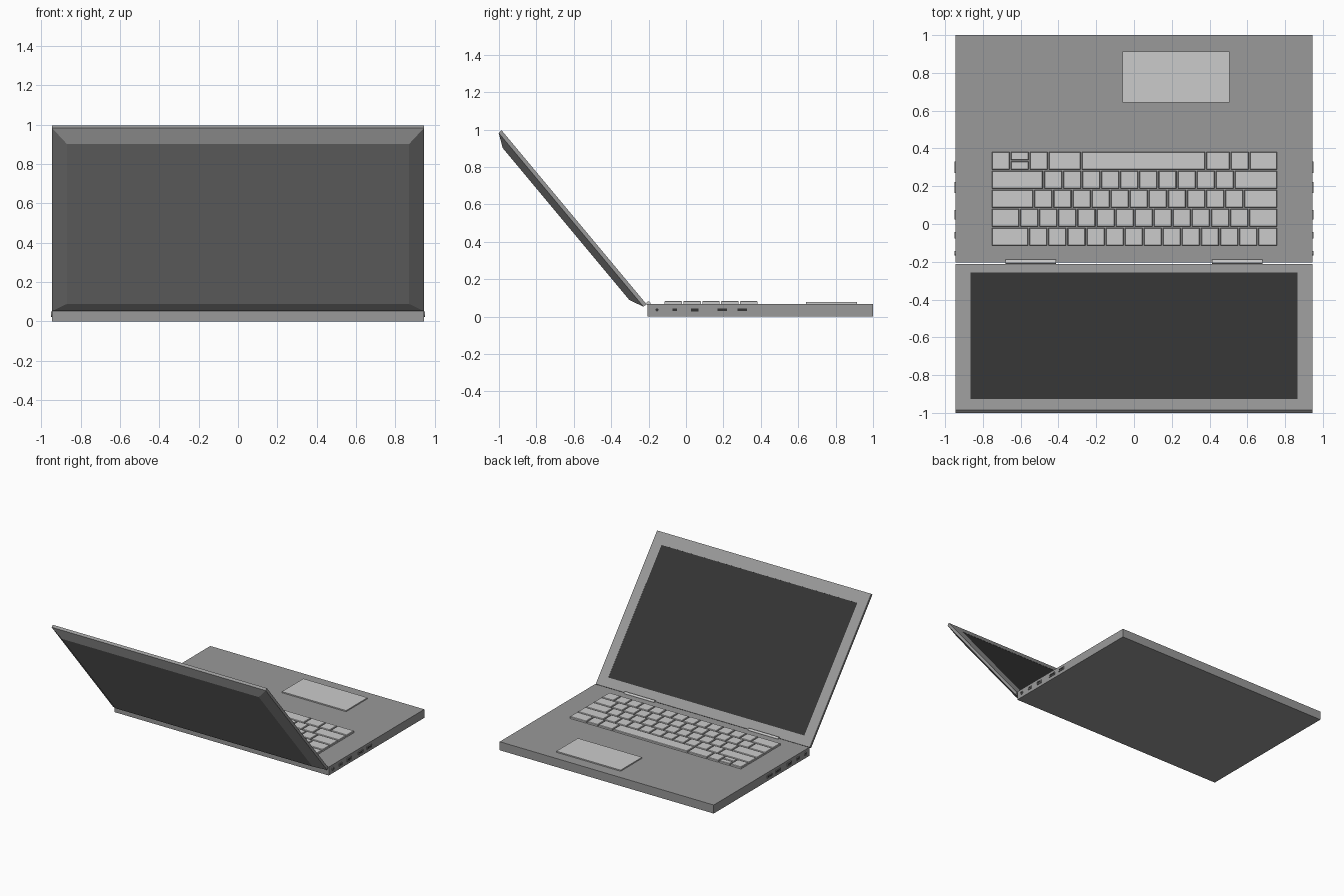
import bpy, bmesh, math
from mathutils import Matrix, Vector

if "Cube" in bpy.data.objects:
    bpy.data.objects.remove(bpy.data.objects["Cube"])


def material(name, v):
    m = bpy.data.materials.new(name)
    m.diffuse_color = (v, v, v, 1)
    m.use_nodes = True
    m.node_tree.nodes["Principled BSDF"].inputs["Base Color"].default_value = m.diffuse_color
    return m


BODY = material("body_grey", 0.32)
DARK = material("dark_grey", 0.034)


def finish(bm, name, mat=None, matrix=None):
    bmesh.ops.recalc_face_normals(bm, faces=bm.faces)
    me = bpy.data.meshes.new(name)
    bm.to_mesh(me)
    bm.free()
    ob = bpy.data.objects.new(name, me)
    if matrix:
        ob.matrix_world = matrix
    if mat:
        me.materials.append(mat)
    bpy.context.collection.objects.link(ob)
    return ob


def add_loft(bm, rings, cap_start=True, cap_end=True):
    loops = [[bm.verts.new(p) for p in r] for r in rings]
    n = len(loops[0])
    for a, b in zip(loops, loops[1:]):
        for i in range(n):
            j = (i + 1) % n
            bm.faces.new((a[i], a[j], b[j], b[i]))
    if cap_start:
        bm.faces.new(loops[0])
    if cap_end:
        bm.faces.new(loops[-1])


def rect(x0, x1, y0, y1, z):
    return [(x0, y0, z), (x1, y0, z), (x1, y1, z), (x0, y1, z)]


def add_box(bm, x0, x1, y0, y1, z0, z1):
    add_loft(bm, [rect(x0, x1, y0, y1, z0), rect(x0, x1, y0, y1, z1)])


# Base slab
bm = bmesh.new()
add_box(bm, -0.945, 0.945, -0.205, 1.0, 0, 0.068)
finish(bm, "base", BODY)

# Lid: local y runs up the lid, local z runs towards its back
up = Vector((0, -0.64, 0.768)).normalized()
back = Vector((1, 0, 0)).cross(up)
lid_frame = Matrix.Translation((0, -0.211, 0.066)) @ Matrix(
    ((1, 0, 0), up, back)).transposed().to_4x4()
bm = bmesh.new()
add_loft(bm, [rect(-0.865, 0.865, 0.072, 1.117, 0.003),
              rect(-0.865, 0.865, 0.072, 1.117, 0),
              rect(-0.945, 0.945, 0, 1.21, 0),
              rect(-0.945, 0.945, 0, 1.21, 0.021),
              rect(-0.87, 0.87, 0.076, 1.134, 0.056)])
finish(bm, "lid", BODY, lid_frame)

# Screen panel
bm = bmesh.new()
add_box(bm, -0.865, 0.865, 0.072, 1.117, 0.001, 0.006)
finish(bm, "screen", DARK, lid_frame)

# Hinge barrels
for x, side in ((-0.547, "left"), (0.547, "right")):
    bm = bmesh.new()
    bmesh.ops.create_cone(bm, cap_ends=True, segments=16, radius1=0.011,
                          radius2=0.011, depth=0.266)
    finish(bm, "hinge_" + side, None,
           Matrix.Translation((x, -0.2, 0.07)) @ Matrix.Rotation(math.pi / 2, 4, 'Y'))

# Trackpad
bm = bmesh.new()
add_box(bm, -0.062, 0.505, 0.642, 0.913, 0.06, 0.077)
finish(bm, "trackpad")

# Keyboard: rows given as (y start, key edges)
P = 0.101


def row(first, n):
    return [-0.757] + [first + P * i for i in range(n + 1)] + [0.762]


rows = [(-0.119, row(-0.557, 12)), (-0.018, row(-0.605, 12)),
        (0.083, row(-0.53, 11)), (0.184, row(-0.479, 10)),
        (0.285, [-0.757, -0.656, -0.555, -0.454, -0.28, 0.38, 0.51, 0.611, 0.762])]
bm = bmesh.new()


def add_key(x0, x1, y0, y1):
    g, t = 0.004, 0.003
    x0, x1, y0, y1 = x0 + g, x1 - g, y0 + g, y1 - g
    add_loft(bm, [rect(x0, x1, y0, y1, 0.062), rect(x0, x1, y0, y1, 0.080),
                  rect(x0 + t, x1 - t, y0 + t, y1 - t, 0.084)])


for y, edges in rows:
    for i, (a, b) in enumerate(zip(edges, edges[1:])):
        if y > 0.28 and i == 1:      # split arrow keys
            add_key(a, b, y, y + 0.05)
            add_key(a, b, y + 0.05, y + P)
        else:
            add_key(a, b, y, y + P)
finish(bm, "keys")

# Side ports: raised frames with dark sockets (y, width, height, sides)
ports = [(-0.155, 0.026, 0.026, 16), (-0.06, 0.034, 0.022, 4), (0.048, 0.05, 0.026, 4),
         (0.193, 0.06, 0.022, 4), (0.3, 0.06, 0.022, 4)]


def outline(x, y, w, h, n):
    if n == 4:
        return [(x, y + sy * w / 2, 0.036 + sz * h / 2)
                for sy, sz in ((-1, -1), (1, -1), (1, 1), (-1, 1))]
    return [(x, y + w / 2 * math.cos(2 * math.pi * i / n),
             0.036 + h / 2 * math.sin(2 * math.pi * i / n)) for i in range(n)]


for s, side in ((-1, "left"), (1, "right")):
    frames, sockets = bmesh.new(), bmesh.new()
    for y, w, h, n in ports:
        wi, hi = w - 0.01, h - 0.01
        add_loft(frames, [outline(s * 0.94, y, w, h, n), outline(s * 0.951, y, w, h, n),
                          outline(s * 0.951, y, wi, hi, n), outline(s * 0.946, y, wi, hi, n)])
        add_loft(sockets, [outline(s * 0.942, y, wi, hi, n), outline(s * 0.947, y, wi, hi, n)])
    finish(frames, "port_frames_" + side, BODY)
    finish(sockets, "port_sockets_" + side, DARK)
